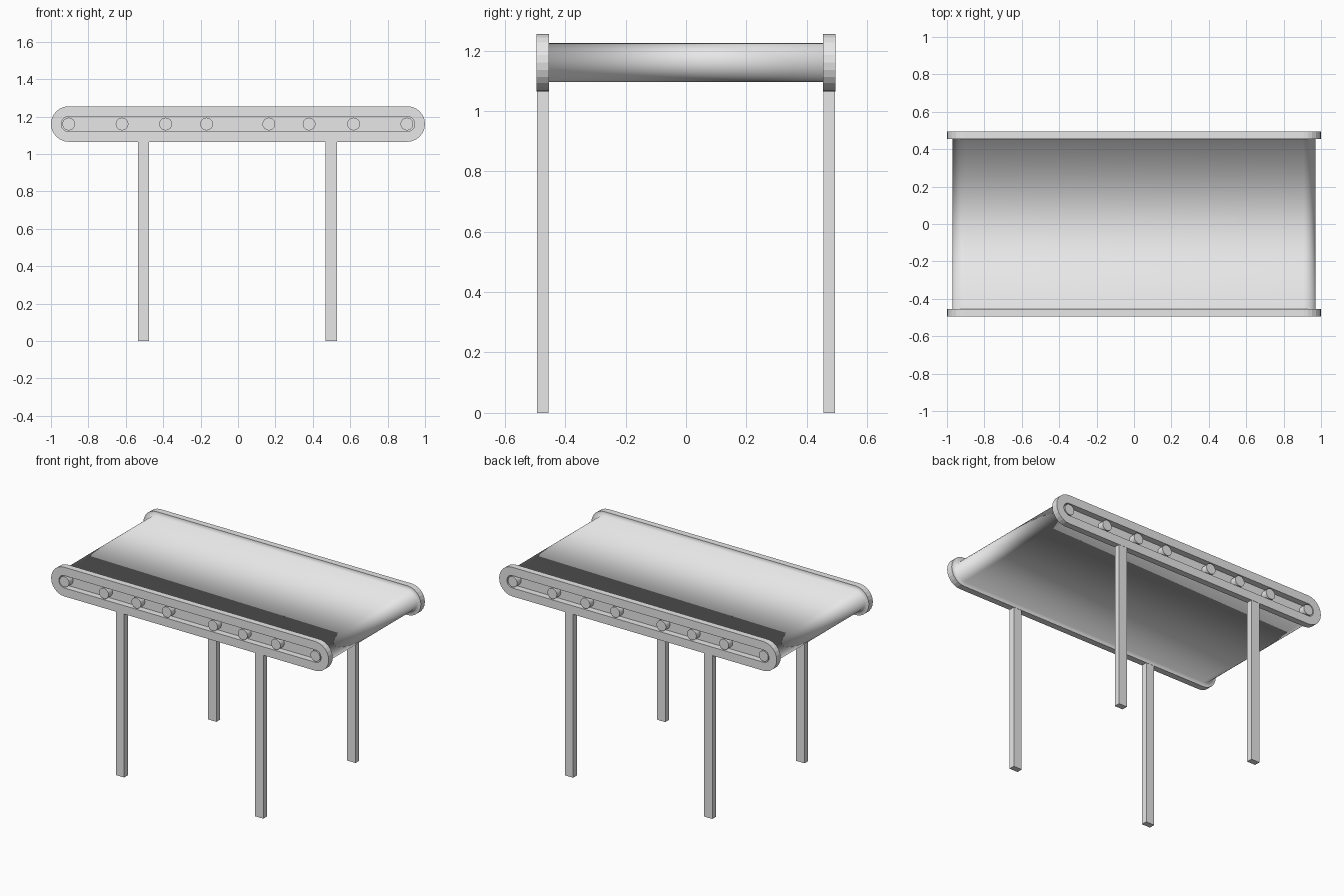
import bpy, bmesh, math
from mathutils import Matrix, Vector

if "Cube" in bpy.data.objects:
    bpy.data.objects.remove(bpy.data.objects["Cube"])

GREY = (0.8, 0.8, 0.8, 1)
metal = bpy.data.materials.new("light grey")
metal.use_nodes = True
metal.diffuse_color = GREY
metal.node_tree.nodes["Principled BSDF"].inputs["Base Color"].default_value = GREY

AXLE_Z, HALF_RUN = 1.16, 0.905      # roller height, centre of the rounded ends
INNER_Y, OUTER_Y = 0.454, 0.495     # faces of the side rails
RIM, BELT, SLOT = 0.095, 0.065, 0.04  # concentric radii
SEGMENTS = 12


def finish(name, bm):
    mesh = bpy.data.meshes.new(name)
    bm.to_mesh(mesh)
    bm.free()
    obj = bpy.data.objects.new(name, mesh)
    mesh.materials.append(metal)
    bpy.context.collection.objects.link(obj)
    return obj


def stadium(bm, radius, y):
    """Ring of vertices shaped like a long rounded slot."""
    ring = []
    for side in (1, -1):
        for i in range(SEGMENTS + 1):
            a = math.pi * (i / SEGMENTS - 0.5)
            ring.append(bm.verts.new((side * (HALF_RUN + radius * math.cos(a)), y,
                                      AXLE_Z + side * radius * math.sin(a))))
    return ring


# Rails and belt: one skin swept through rounded rings from front to back
bm = bmesh.new()
front = [(SLOT, INNER_Y), (SLOT, OUTER_Y), (RIM, OUTER_Y), (RIM, INNER_Y), (BELT, INNER_Y)]
sections = [(r, -y) for r, y in front] + [(r, y) for r, y in reversed(front)]
rings = [stadium(bm, r, y) for r, y in sections]
soft = (3, 4, 5)                    # belt and the rail faces it blends into
for k, (a, b) in enumerate(zip(rings, rings[1:])):
    for i in range(len(a)):
        j = (i + 1) % len(a)
        face = bm.faces.new((a[i], a[j], b[j], b[i]))
        face.smooth = k in soft
bm.faces.new(rings[0])              # slot floors
bm.faces.new(rings[-1])
bmesh.ops.recalc_face_normals(bm, faces=bm.faces[:])
finish("belt_and_side_rails", bm)

# Roller ends showing in the slots
for side, label in ((-1, "front"), (1, "back")):
    for n, x in enumerate((-0.905, -0.62, -0.387, -0.168, 0.165, 0.38, 0.618, 0.903)):
        bm = bmesh.new()
        depth = OUTER_Y - INNER_Y
        place = Matrix.Translation((x, side * (INNER_Y + OUTER_Y) / 2, AXLE_Z))
        bmesh.ops.create_cone(bm, cap_ends=True, segments=24, radius1=0.034, radius2=0.034,
                              depth=depth, matrix=place @ Matrix.Rotation(math.pi / 2, 4, 'X'))
        for face in bm.faces:
            face.smooth = len(face.verts) == 4
        finish(f"{label}_roller_end_{n + 1}", bm)

# Four legs under the rails
leg_top = AXLE_Z - RIM + 0.002
for side, label in ((-1, "front"), (1, "back")):
    for x, hand in ((-0.505, "right"), (0.498, "left")):
        bm = bmesh.new()
        place = Matrix.Translation((x, side * (INNER_Y + OUTER_Y) / 2, leg_top / 2))
        size = Matrix.Diagonal(Vector((0.06, 0.038, leg_top, 1)))
        bmesh.ops.create_cube(bm, size=1, matrix=place @ size)
        finish(f"{label}_{hand}_leg", bm)
